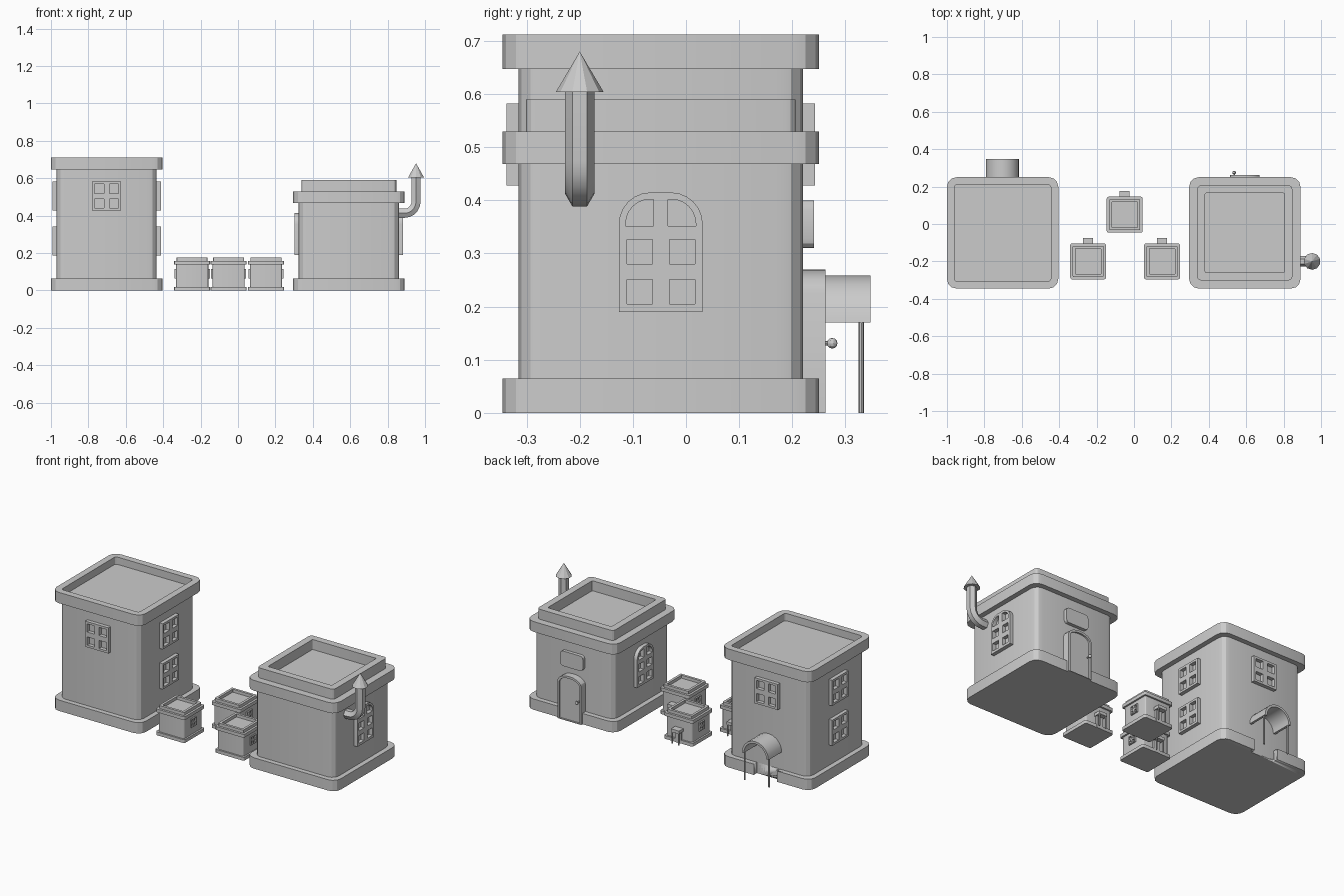
import bpy, bmesh
from math import pi, sin, cos, radians
from mathutils import Matrix, Vector

if "Cube" in bpy.data.objects:
    bpy.data.objects.remove(bpy.data.objects["Cube"])


def finish(ob):
    bpy.context.view_layer.objects.active = ob
    for o in bpy.context.selected_objects:
        o.select_set(False)
    ob.select_set(True)
    bpy.ops.object.shade_smooth_by_angle(angle=radians(25))
    return ob


def plate(name, loops, z0, z1, mat):
    """Extrude closed outlines (first is outer, the rest are holes) from z0 to z1."""
    cu = bpy.data.curves.new(name, 'CURVE')
    cu.dimensions = '2D'
    cu.fill_mode = 'BOTH'
    cu.extrude = (z1 - z0) / 2
    for pts in loops:
        sp = cu.splines.new('POLY')
        sp.points.add(len(pts) - 1)
        for p, (x, y) in zip(sp.points, pts):
            p.co = (x, y, 0, 1)
        sp.use_cyclic_u = True
    tmp = bpy.data.objects.new(name + "_outline", cu)
    bpy.context.collection.objects.link(tmp)
    dg = bpy.context.evaluated_depsgraph_get()
    me = bpy.data.meshes.new_from_object(tmp.evaluated_get(dg))
    bpy.data.objects.remove(tmp)
    bm = bmesh.new()
    bm.from_mesh(me)
    bmesh.ops.remove_doubles(bm, verts=bm.verts, dist=1e-5)
    bmesh.ops.recalc_face_normals(bm, faces=bm.faces)
    bm.to_mesh(me)
    bm.free()
    me.transform(mat @ Matrix.Translation((0, 0, (z0 + z1) / 2)))
    ob = bpy.data.objects.new(name, me)
    bpy.context.collection.objects.link(ob)
    return finish(ob)


def rounded(x0, y0, x1, y1, radii, n=3):
    """Rectangle outline; radii in order bottom-left, bottom-right, top-right, top-left."""
    pts = []
    corners = [(x0, y0, 1, 1), (x1, y0, -1, 1), (x1, y1, -1, -1), (x0, y1, 1, -1)]
    for i, ((x, y, sx, sy), r) in enumerate(zip(corners, radii)):
        if r == 0:
            pts.append((x, y))
            continue
        for k in range(n + 1):
            a = pi + i * pi / 2 + k * pi / 2 / n
            pts.append((x + sx * r + r * cos(a), y + sy * r + r * sin(a)))
    return pts


def square(h, r):
    return rounded(-h, -h, h, h, [r] * 4)


def box2(x0, y0, x1, y1):
    return rounded(x0, y0, x1, y1, [0] * 4)


def side(c, deg):
    """Frame on a wall: x across, y up, z outwards. 0 = front, 90 = right, 180 = back."""
    return Matrix.Translation((c[0], c[1], 0)) @ Matrix.Rotation(radians(deg), 4, 'Z') @ Matrix.Rotation(pi / 2, 4, 'X')


def rod(name, a, b, r1, r2, n):
    a, b = Vector(a), Vector(b)
    rot = (b - a).to_track_quat('Z', 'Y')
    bpy.ops.mesh.primitive_cone_add(vertices=n, radius1=r1, radius2=r2, depth=(b - a).length,
                                    location=(a + b) / 2, rotation=rot.to_euler())
    bpy.context.object.name = name
    return finish(bpy.context.object)


def window(name, c, deg, z, s, w0, w1):
    """Square frame with four panes, half size s."""
    a, b = s * 0.19, s * 0.83
    holes = [box2(min(i * a, i * b), z + min(j * a, j * b), max(i * a, i * b), z + max(j * a, j * b))
             for i in (-1, 1) for j in (-1, 1)]
    plate(name, [box2(-s, z - s, s, z + s)] + holes, w0, w1, side(c, deg))


def building(name, c, tiers):
    """Stack of square tiers: part, half width, corner radius, z0, z1, hole half width."""
    m = Matrix.Translation((c[0], c[1], 0))
    return [plate(name + "_" + part, [square(h, r)] + ([square(hole, r * 0.3)] if hole else []), z0, z1, m)
            for part, h, r, z0, z1, hole in tiers]


# Tall building
A = (-0.7025, -0.0475)
base = building("tall", A, [("base", 0.2975, 0.05, 0, 0.065, 0),
                            ("walls", 0.268, 0.045, 0.005, 0.668, 0),
                            ("parapet", 0.2975, 0.05, 0.647, 0.712, 0.258)])[0]
# Doorway gap in the base
cut = plate("doorway_cutter", [box2(-0.077, -0.1, 0.077, 0.1)], 0.268, 0.4, side(A, 180))
cut.hide_render = True
cut.hide_set(True)
mod = base.modifiers.new("doorway", 'BOOLEAN')
mod.operation = 'DIFFERENCE'
mod.solver = 'EXACT'
mod.object = cut
for deg in (0, 180):
    window("tall_window", A, deg, 0.505, 0.077, 0.26, 0.29)
for deg in (90, -90):
    for z in (0.505, 0.265):
        window("tall_side_window", A, deg, z, 0.077, 0.26, 0.29)

# Arched awning and its posts
arc = [(cos(k * pi / 10), sin(k * pi / 10)) for k in range(11)]
plate("awning", [[(0.0885 * x, 0.17 + 0.0885 * y) for x, y in arc] +
                 [(0.075 * x, 0.17 + 0.075 * y) for x, y in reversed(arc)]], 0.26, 0.395, side(A, 180))
for s in (-1, 1):
    x = A[0] + s * 0.081
    rod("awning_post", (x, 0.33, 0), (x, 0.33, 0.175), 0.005, 0.005, 8)

# Low building with stepped roof
B = (0.5925, -0.0475)
building("low", B, [("base", 0.2975, 0.05, 0, 0.065, 0),
                    ("walls", 0.268, 0.045, 0.005, 0.48, 0),
                    ("ledge", 0.2975, 0.05, 0.468, 0.53, 0),
                    ("parapet", 0.254, 0.02, 0.525, 0.59, 0.212)])

# Arched six-pane windows
for deg in (90, -90):
    loops = [rounded(-0.079, 0.19, 0.079, 0.415, (0, 0, 0.06, 0.06), 6)]
    for z in (0.205, 0.28):
        loops += [box2(-0.064, z, -0.016, z + 0.046), box2(0.016, z, 0.064, z + 0.046)]
    loops += [rounded(-0.066, 0.352, -0.014, 0.402, (0, 0, 0, 0.046), 6),
              rounded(0.014, 0.352, 0.066, 0.402, (0, 0, 0.046, 0), 6)]
    plate("arched_window", loops, 0.26, 0.29, side(B, deg))

# Door, frame, knob and plaque


def door_outline(h, spring, top, z0):
    return [(-h, z0), (h, z0)] + [(h * cos(k * pi / 10), spring + (top - spring) * sin(k * pi / 10)) for k in range(11)]


plate("door_frame", [door_outline(0.079, 0.225, 0.27, 0), door_outline(0.067, 0.222, 0.257, 0.004)],
      0.26, 0.31, side(B, 180))
plate("door", [door_outline(0.068, 0.222, 0.258, 0.002)], 0.26, 0.3, side(B, 180))
rod("knob_stem", (0.535, 0.25, 0.131), (0.535, 0.272, 0.131), 0.004, 0.004, 8)
bpy.ops.mesh.primitive_uv_sphere_add(segments=10, ring_count=6, radius=0.01, location=(0.535, 0.275, 0.131))
bpy.context.object.name = "door_knob"
finish(bpy.context.object)
plate("plaque", [rounded(-0.075, 0.31, 0.075, 0.4, [0.018] * 4)], 0.26, 0.288, side(B, 180))

# Stove pipe with elbow and cap
path = [(0.85, 0.413), (0.89, 0.413)] + [(0.89 + 0.062 * sin(k * pi / 10), 0.475 - 0.062 * cos(k * pi / 10))
                                         for k in range(1, 6)] + [(0.952, 0.61)]
cu = bpy.data.curves.new("stove_pipe", 'CURVE')
cu.dimensions = '3D'
cu.bevel_depth = 0.028
cu.bevel_resolution = 1
cu.use_fill_caps = True
sp = cu.splines.new('POLY')
sp.points.add(len(path) - 1)
for p, (x, z) in zip(sp.points, path):
    p.co = (x, -0.2, z, 1)
pipe = bpy.data.objects.new("stove_pipe", cu)
bpy.context.collection.objects.link(pipe)
bpy.context.view_layer.objects.active = pipe
for o in bpy.context.selected_objects:
    o.select_set(False)
pipe.select_set(True)
bpy.ops.object.convert(target='MESH')
finish(bpy.context.object)
rod("pipe_cap", (0.952, -0.2, 0.604), (0.952, -0.2, 0.68), 0.045, 0, 10)

# Three small huts
for c in ((-0.245, -0.2), (-0.05, 0.05), (0.15, -0.2)):
    building("hut", c, [("base", 0.096, 0.01, 0, 0.02, 0),
                        ("walls", 0.086, 0.01, 0.002, 0.145, 0),
                        ("ledge", 0.096, 0.01, 0.138, 0.158, 0),
                        ("parapet", 0.083, 0.006, 0.156, 0.176, 0.068)])
    for deg in (90, -90):
        window("hut_window", c, deg, 0.09, 0.025, 0.083, 0.094)
    m = side(c, 180)
    plate("hut_porch_roof", [box2(-0.027, 0.07, 0.027, 0.088)], 0.08, 0.126, m)
    plate("hut_door", [box2(-0.02, 0, 0.02, 0.072)], 0.08, 0.098, m)
    for s in (-1, 1):
        plate("hut_porch_post", [box2(s * 0.022 - 0.003, 0, s * 0.022 + 0.003, 0.072)], 0.118, 0.124, m)
